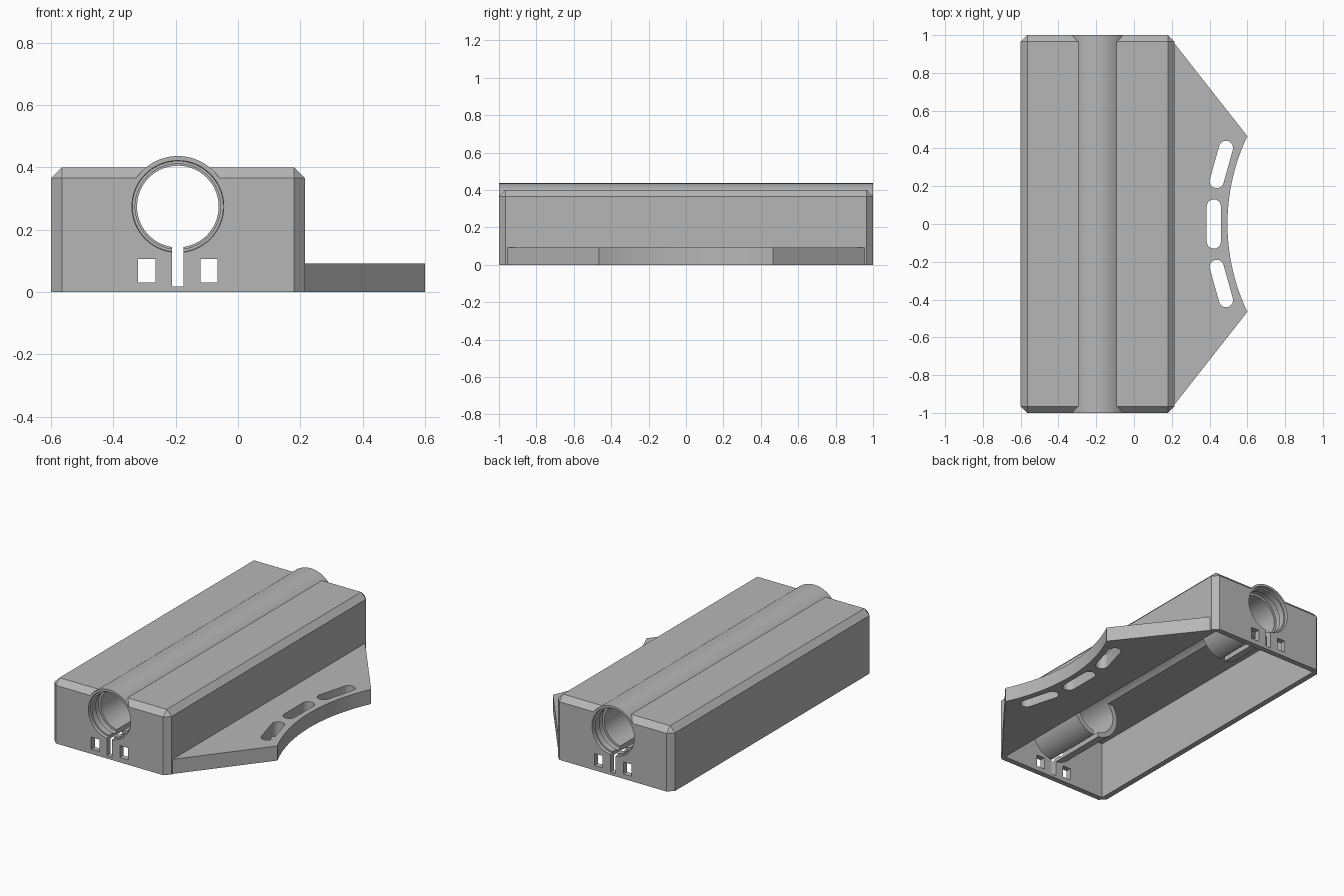
import bpy, bmesh, math
from mathutils import Matrix, Vector

cube = bpy.data.objects.get("Cube")
if cube:
    bpy.data.objects.remove(cube, do_unlink=True)

grey = bpy.data.materials.new("plain grey")
grey.use_nodes = True
colour = (0.47, 0.47, 0.47, 1)
grey.diffuse_color = colour
grey.node_tree.nodes["Principled BSDF"].inputs["Base Color"].default_value = colour

TUBE_X, TUBE_Z, TUBE_R = -0.193, 0.274, 0.162
WALL = 0.035
X0, X1, TOP = -0.6, 0.215, 0.4


def make(name, bm):
    bmesh.ops.recalc_face_normals(bm, faces=bm.faces)
    mesh = bpy.data.meshes.new(name)
    bm.to_mesh(mesh)
    bm.free()
    mesh.materials.append(grey)
    ob = bpy.data.objects.new(name, mesh)
    bpy.context.collection.objects.link(ob)
    return ob


def box_bm(x0, x1, y0, y1, z0, z1):
    bm = bmesh.new()
    bmesh.ops.create_cube(bm, size=1)
    for v in bm.verts:
        v.co = Vector((x1 if v.co.x > 0 else x0,
                       y1 if v.co.y > 0 else y0,
                       z1 if v.co.z > 0 else z0))
    return bm


def box(name, *bounds):
    return make(name, box_bm(*bounds))


def prism(name, outline, z0, z1):
    bm = bmesh.new()
    face = bm.faces.new([bm.verts.new((x, y, z0)) for x, y in outline])
    out = bmesh.ops.extrude_face_region(bm, geom=[face])
    verts = [g for g in out["geom"] if isinstance(g, bmesh.types.BMVert)]
    bmesh.ops.translate(bm, verts=verts, vec=(0, 0, z1 - z0))
    return make(name, bm)


def lathe(name, profile, sides=72):
    """Turn (y, radius) points around the tube axis."""
    bm = bmesh.new()
    rings = []
    for y, r in profile:
        rings.append([bm.verts.new((TUBE_X + r * math.cos(a), y, TUBE_Z + r * math.sin(a)))
                      for a in (math.tau * i / sides for i in range(sides))])
    for a, b in zip(rings, rings[1:]):
        for i in range(sides):
            j = (i + 1) % sides
            bm.faces.new((a[i], a[j], b[j], b[i]))
    bm.faces.new(rings[0])
    bm.faces.new(rings[-1])
    return make(name, bm)


def combine(target, other, operation):
    mod = target.modifiers.new("combine", 'BOOLEAN')
    mod.operation = operation
    mod.solver = 'EXACT'
    mod.object = other
    bpy.context.view_layer.objects.active = target
    bpy.ops.object.modifier_apply(modifier=mod.name)
    bpy.data.objects.remove(other, do_unlink=True)


# Outer block, chamfered everywhere but along the bottom
bm = box_bm(X0, X1, -1, 1, 0, TOP)
edges = [e for e in bm.edges if any(v.co.z > 0.1 for v in e.verts)]
bmesh.ops.bevel(bm, geom=edges, offset=WALL, segments=1, affect='EDGES')
body = make("bearing_housing", bm)

# Hollow underside
inside = (X0 + WALL, X1 - WALL)
ceiling = TOP - WALL
combine(body, box("cavity", *inside, -1 + WALL, 1 - WALL, -0.1, ceiling), 'DIFFERENCE')

# Tube along the top, full round only in the holders at both ends
combine(body, lathe("tube", [(-1, TUBE_R), (1, TUBE_R)]), 'UNION')
combine(body, box("middle_gap", *inside, -0.58, 0.58, -0.1, ceiling), 'DIFFERENCE')

# Stepped bore with a flared mouth and a groove at each end
half = [(-1.01, 0.148), (-0.98, 0.146), (-0.98, 0.137), (-0.94, 0.137),
        (-0.94, 0.145), (-0.9, 0.145), (-0.9, 0.131)]
bore = half + [(-y, r) for y, r in reversed(half)]
combine(body, lathe("bore", bore), 'DIFFERENCE')

# Clamp slit and tie windows through both end walls
for name, x, w, z0, z1 in (("slit", -0.193, 0.018, 0.018, 0.16),
                           ("left_window", -0.093, 0.028, 0.03, 0.105),
                           ("right_window", -0.292, 0.028, 0.03, 0.105)):
    combine(body, box(name, x - w, x + w, -1.1, 1.1, z0, z1), 'DIFFERENCE')

# Side flange with a concave outer edge
radius, edge_x, tip_y = 1.082, 0.495, 0.465
sweep = math.asin(tip_y / radius)
arc = []
for i in range(33):
    a = sweep * (i / 16 - 1)
    arc.append((edge_x + radius * (1 - math.cos(a)), radius * math.sin(a)))
flange = prism("side_flange", [(0.19, -0.987)] + arc + [(0.19, 0.987)], 0, 0.092)


# Three rounded slots following the concave edge
def slot(a, b, r=0.0375, steps=12):
    a, b = Vector(a), Vector(b)
    start = math.atan2(b.y - a.y, b.x - a.x) + math.pi / 2
    points = []
    for centre, turn in ((a, 0), (b, math.pi)):
        for i in range(steps + 1):
            t = start + turn + math.pi * i / steps
            points.append((centre.x + r * math.cos(t), centre.y + r * math.sin(t)))
    return prism("slot", points, -0.1, 0.2)


combine(flange, slot((0.4225, -0.0925), (0.4225, 0.0925)), 'DIFFERENCE')
for s in (-1, 1):
    combine(flange, slot((0.438, s * 0.227), (0.487, s * 0.403)), 'DIFFERENCE')
combine(body, flange, 'UNION')

# Smooth the round surfaces, keep the corners crisp
bpy.ops.object.select_all(action='DESELECT')
body.select_set(True)
bpy.context.view_layer.objects.active = body
bpy.ops.object.shade_smooth_by_angle(angle=math.radians(25))
